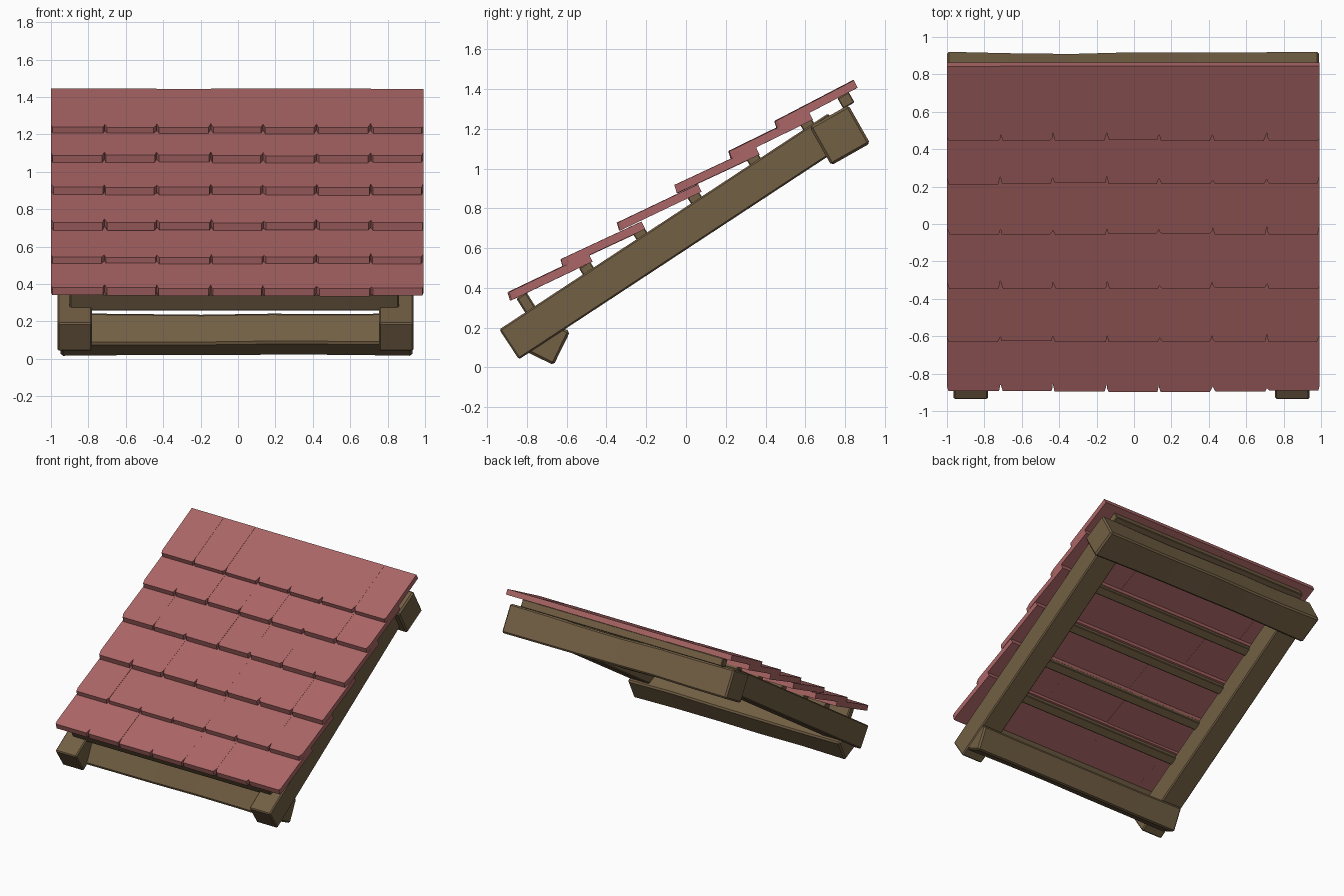
import bpy, bmesh, math, random
from mathutils import Vector

random.seed(4)
cube = bpy.data.objects.get("Cube")
if cube:
    bpy.data.objects.remove(cube, do_unlink=True)


def material(name, rgb):
    m = bpy.data.materials.new(name)
    m.use_nodes = True
    m.diffuse_color = (*rgb, 1)
    bsdf = next(n for n in m.node_tree.nodes if n.type == 'BSDF_PRINCIPLED')
    bsdf.inputs["Base Color"].default_value = (*rgb, 1)
    return m


wood = material("brown_wood", (0.17, 0.115, 0.058))
clay = material("red_clay", (0.41, 0.132, 0.132))


def add_object(name, bm, mat, loc, angle):
    bmesh.ops.recalc_face_normals(bm, faces=bm.faces)
    mesh = bpy.data.meshes.new(name)
    bm.to_mesh(mesh)
    bm.free()
    mesh.materials.append(mat)
    ob = bpy.data.objects.new(name, mesh)
    ob.location = loc
    ob.rotation_euler.x = math.radians(angle)
    bpy.context.collection.objects.link(ob)
    return ob


def timber(name, size, loc, angle, bevel=0.008, wobble=0.0, cuts=0):
    """Bevelled timber, tilted about x, with optional hand-hewn waviness."""
    bm = bmesh.new()
    bmesh.ops.create_cube(bm, size=1)
    bmesh.ops.scale(bm, vec=size, verts=bm.verts)
    if cuts:
        along = [e for e in bm.edges
                 if abs(e.verts[0].co.x - e.verts[1].co.x) > 0.1]
        bmesh.ops.subdivide_edges(bm, edges=along, cuts=cuts)
        for v in bm.verts:
            if abs(v.co.x) < size[0] * 0.49:
                v.co.y -= math.copysign(random.uniform(0, wobble), v.co.y)
                v.co.z -= math.copysign(random.uniform(0, wobble), v.co.z)
    ob = add_object(name, bm, wood, loc, angle)
    mod = ob.modifiers.new("worn_edges", 'BEVEL')
    mod.width = bevel
    mod.segments = 1
    mod.limit_method = 'ANGLE'
    return ob


# Sloping rafters, their upper ends buried in the ridge beam
pitch = 33.3
slope = Vector((0, math.cos(math.radians(pitch)), math.sin(math.radians(pitch))))
foot = Vector((0, -0.89, 0.115))
length = 1.98
for name, x in (("right_rafter", -0.873), ("left_rafter", 0.847)):
    centre = foot + slope * length / 2
    timber(name, (0.185, length, 0.18), (x, centre.y, centre.z), pitch)

# Ridge beam at the top and eave beam under the rafter feet
timber("ridge_beam", (1.99, 0.225, 0.222), (-0.005, 0.774, 1.168), 29.5,
       0.012, 0.01, 5)
timber("eave_beam", (1.88, 0.157, 0.188), (-0.008, -0.695, 0.13), -26,
       0.012, 0.009, 4)

# Battens across the rafters
timber("eave_batten", (1.76, 0.06, 0.11), (-0.02, -0.80, 0.317), 32)
for i, (y, z) in enumerate([(-0.495, 0.49), (-0.225, 0.665), (0.05, 0.845),
                            (0.345, 1.04), (0.615, 1.215)]):
    timber(f"batten_{i + 1}", (1.78, 0.065, 0.06), (-0.015, y, z), pitch, 0.005)
timber("ridge_batten", (1.78, 0.065, 0.06), (-0.015, 0.805, 1.343), 29.5, 0.005)

# Overlapping rows of tiles with chipped lower corners
seams = [-1.0, -0.715, -0.435, -0.145, 0.135, 0.42, 0.71, 0.992]
rows = [(-0.90, 0.375, 25.5), (-0.635, 0.54, 25), (-0.35, 0.725, 25.5),
        (-0.06, 0.915, 25), (0.21, 1.085, 26), (0.44, 1.235, 27.5)]
thick, tile_length = 0.042, 0.455


def add_tile(bm, x0, x1):
    def chip():
        return random.uniform(0.006, 0.016), random.uniform(0.02, 0.055)
    (a, ah), (b, bh) = chip(), chip()
    lift = random.uniform(-0.002, 0.002)
    start = random.uniform(-0.004, 0.004)
    outline = [(x0 + a, start), (x1 - b, start), (x1, bh),
               (x1, tile_length), (x0, tile_length), (x0, ah)]
    face = bm.faces.new([bm.verts.new((x, y, lift - thick)) for x, y in outline])
    top = bmesh.ops.extrude_face_region(bm, geom=[face])
    verts = [g for g in top["geom"] if isinstance(g, bmesh.types.BMVert)]
    bmesh.ops.translate(bm, verts=verts, vec=(0, 0, thick))
    # Soften the lower front edge
    for v in verts:
        if v.co.y < 0.01:
            v.co.y += 0.006


for i, (y, z, angle) in enumerate(rows):
    bm = bmesh.new()
    for x0, x1 in zip(seams, seams[1:]):
        add_tile(bm, x0, x1)
    add_object(f"tile_row_{i + 1}", bm, clay, (0, y, z), angle)
